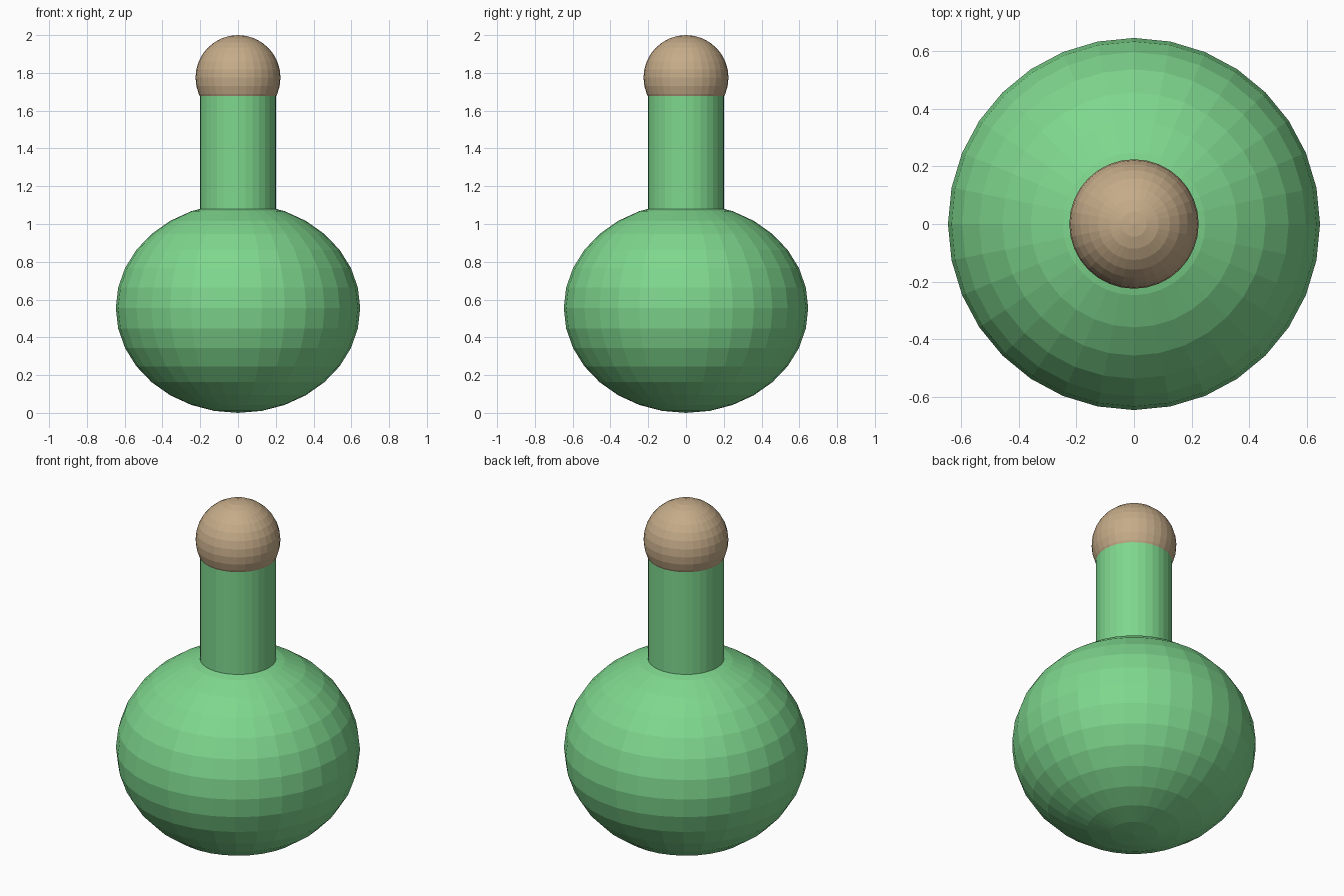
import bpy

if "Cube" in bpy.data.objects:
    bpy.data.objects.remove(bpy.data.objects["Cube"])


def material(name, rgb):
    m = bpy.data.materials.new(name)
    m.diffuse_color = (*rgb, 1.0)
    m.use_nodes = True
    m.node_tree.nodes["Principled BSDF"].inputs["Base Color"].default_value = m.diffuse_color
    return m


def finish(name, mat, scale=(1, 1, 1)):
    ob = bpy.context.object
    ob.name = name
    ob.scale = scale
    bpy.ops.object.transform_apply(location=False, rotation=False, scale=True)
    ob.data.materials.append(mat)
    bpy.ops.object.shade_flat()
    return ob


def ball(name, z, radius, height, mat):
    bpy.ops.mesh.primitive_uv_sphere_add(segments=32, ring_count=16, radius=1, location=(0, 0, z))
    return finish(name, mat, (radius, radius, height))


glass = material("green_glass", (0.21, 0.68, 0.27))
cork = material("cork", (0.56, 0.41, 0.25))

# Squashed round body
ball("flask_body", 0.555, 0.647, 0.555, glass)

# Straight neck, sunk into the body and the stopper
z0, z1 = 1.0, 1.77
bpy.ops.mesh.primitive_cylinder_add(vertices=32, radius=0.202, depth=z1 - z0,
                                    location=(0, 0, (z0 + z1) / 2))
finish("flask_neck", glass)

# Round stopper
ball("stopper", 1.775, 0.225, 0.225, cork)
